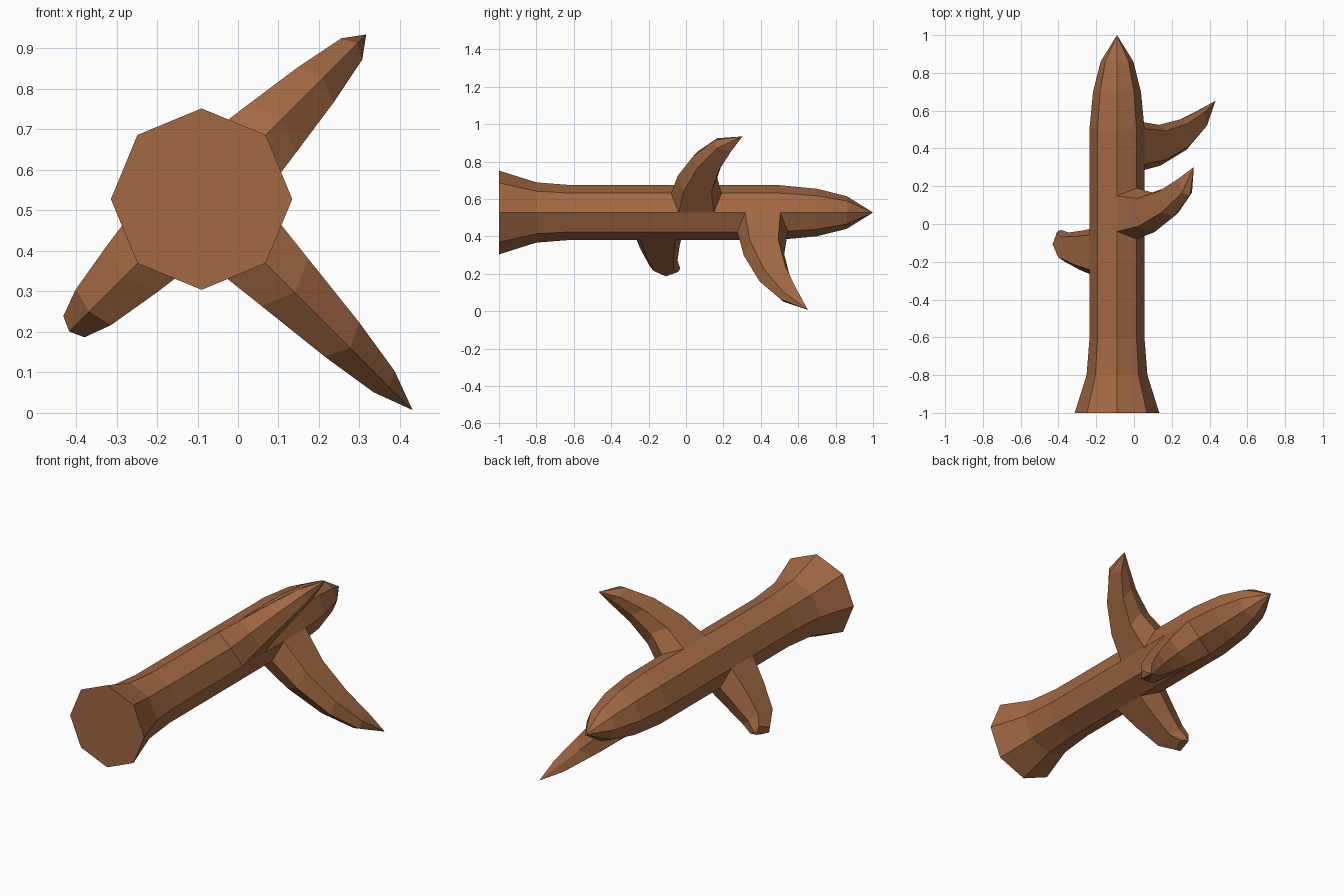
import bpy, bmesh, math
from mathutils import Vector

if "Cube" in bpy.data.objects:
    bpy.data.objects.remove(bpy.data.objects["Cube"])

CX, CZ, R = -0.09, 0.528, 0.146   # trunk axis and shaft radius
S = math.sqrt(0.5)

bark = bpy.data.materials.new("bark")
bark.diffuse_color = (0.36, 0.14, 0.055, 1)
bark.use_nodes = True
bark.node_tree.nodes["Principled BSDF"].inputs["Base Color"].default_value = bark.diffuse_color


def loft(name, rings, tip, cap_start):
    """Skin matching rings of points, close the end to a point."""
    bm = bmesh.new()
    rows = [[bm.verts.new(p) for p in ring] for ring in rings]
    end = bm.verts.new(tip)
    n = len(rows[0])
    for a, b in zip(rows, rows[1:]):
        for i in range(n):
            j = (i + 1) % n
            bm.faces.new((a[i], a[j], b[j], b[i]))
    for i in range(n):
        bm.faces.new((rows[-1][i], rows[-1][(i + 1) % n], end))
    if cap_start:
        bm.faces.new(rows[0][::-1])
    bmesh.ops.recalc_face_normals(bm, faces=bm.faces)
    # make sure the skin faces outwards
    mid = sum((v.co for v in bm.verts), Vector()) / len(bm.verts)
    if sum((f.calc_center_median() - mid).dot(f.normal) * f.calc_area() for f in bm.faces) < 0:
        bmesh.ops.reverse_faces(bm, faces=bm.faces)
    me = bpy.data.meshes.new(name)
    bm.to_mesh(me)
    bm.free()
    me.materials.append(bark)
    bpy.context.collection.objects.link(bpy.data.objects.new(name, me))


def branch(name, sx, sz, rows, tip):
    """Six-sided curved branch leaving the trunk diagonally.
    Row: distance out, ridge lead, half width, y centre, y half depth, tilt."""
    def place(d, v, y):
        return (CX + sx * S * (d + v), y, CZ + sz * S * (d - v))
    rings = []
    for d, lead, w, yc, h, tilt in rows:
        shape = [(lead, 0, -h), (0, w, -0.7 * h), (0, w, 0.7 * h),
                 (lead, 0, h), (0, -w, 0.7 * h), (0, -w, -0.7 * h)]
        rings.append([place(d + l - tilt * y, v, yc + y) for l, v, y in shape])
    loft(name, rings, place(tip[0], 0, tip[1]), False)


# Trunk: octagon lying along y, flared at the front, pointed at the back
profile = [(-1, 0.224), (-0.8, 0.161), (-0.61, R), (0.5, R), (0.7, 0.127), (0.86, 0.087)]
loft("trunk",
     [[(CX + r * math.cos(k * math.pi / 4), y, CZ + r * math.sin(k * math.pi / 4))
       for k in range(8)] for y, r in profile],
     (CX, 1, CZ), True)

# Branches: each starts on the trunk's ridge lines
BASE = (R * S, R * (1 - S), R * S)
branch("long_branch", 1, -1, [
    (*BASE, 0.41, 0.135, 0),
    (0.288, 0.032, 0.082, 0.417, 0.108, 0.05),
    (0.48, 0.025, 0.060, 0.475, 0.082, 0.18),
    (0.63, 0.015, 0.037, 0.557, 0.052, 0.2)], (0.737, 0.652))
branch("upper_branch", 1, 1, [
    (*BASE, 0.055, 0.135, 0),
    (0.24, 0.032, 0.084, 0.062, 0.105, 0.08),
    (0.388, 0.02, 0.062, 0.118, 0.08, 0.2),
    (0.51, 0.015, 0.037, 0.203, 0.052, 0.4)], (0.575, 0.302))
branch("short_branch", -1, -1, [
    (*BASE, -0.15, 0.132, 0),
    (0.237, 0.03, 0.085, -0.14, 0.105, 0.05),
    (0.367, 0.01, 0.062, -0.122, 0.077, 0.2),
    (0.43, 0.01, 0.037, -0.077, 0.045, 0.5)], (0.44, -0.036))
